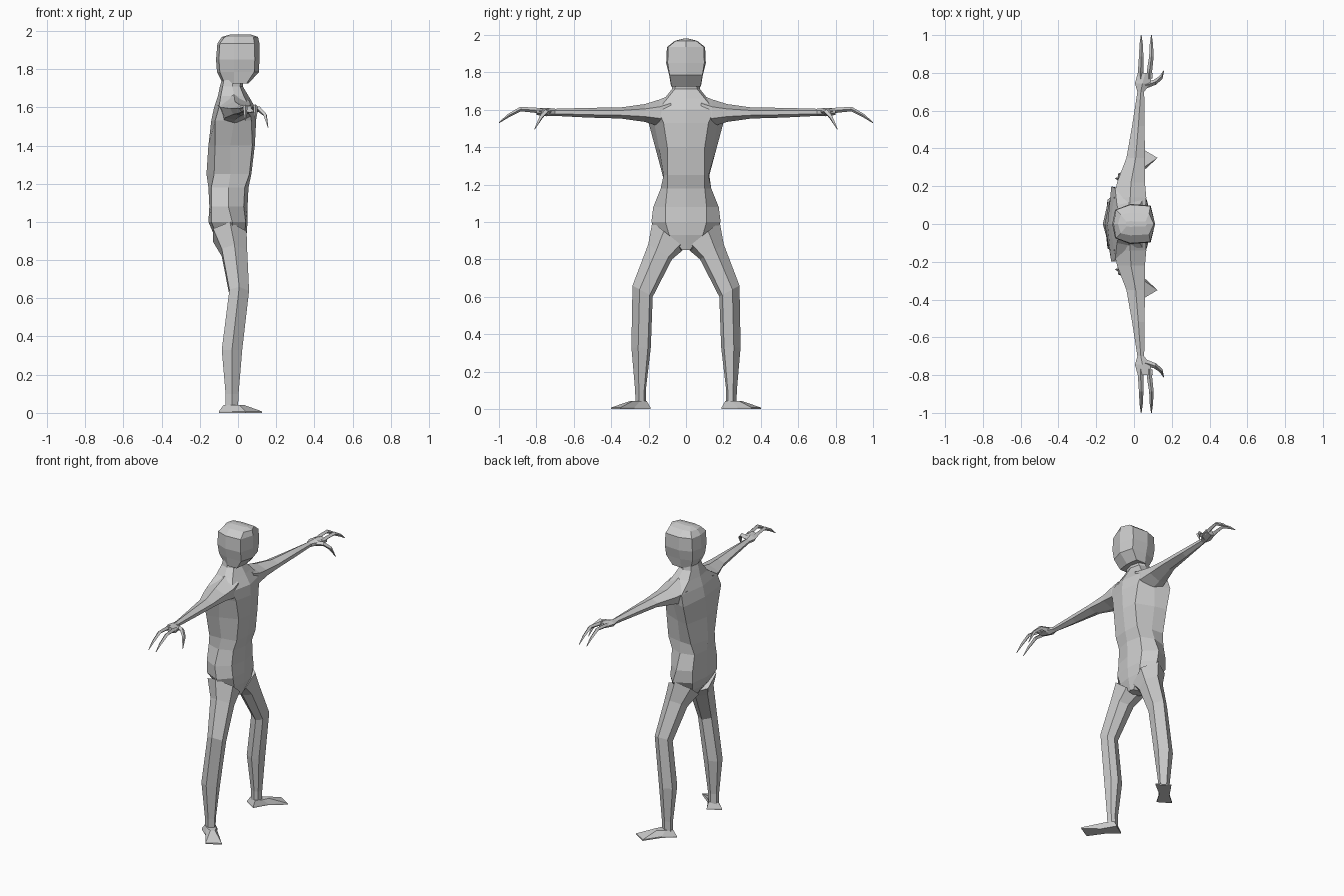
import bpy, bmesh
from mathutils import Vector

skin = bpy.data.materials.new("pale_grey")
skin.diffuse_color = (0.6, 0.6, 0.6, 1)


def loft(name, rings, mirror=False):
    """Skin a list of equal-length point rings into a capped solid."""
    bm = bmesh.new()
    vs = [[bm.verts.new(p) for p in r] for r in rings]
    n = len(rings[0])
    for a, b in zip(vs, vs[1:]):
        for i in range(n):
            j = (i + 1) % n
            bm.faces.new((a[i], a[j], b[j], b[i]))
    bm.faces.new(vs[0][::-1])
    bm.faces.new(vs[-1])
    bmesh.ops.recalc_face_normals(bm, faces=bm.faces)
    me = bpy.data.meshes.new(name)
    bm.to_mesh(me)
    bm.free()
    me.materials.append(skin)
    ob = bpy.data.objects.new(name, me)
    bpy.context.collection.objects.link(ob)
    if mirror:
        m = ob.modifiers.new("mirror", 'MIRROR')
        m.use_axis = (False, True, False)
        m.use_clip = False
    return ob


def body_ring(z, fc, f, yf, s, ys, b, yb, bc):
    """Symmetric eight-sided ring: front centre, front, side, back, back centre."""
    half = [(f, yf), (s, ys), (b, yb)]
    pts = [(fc, 0)] + half + [(bc, 0)] + [(x, -y) for x, y in reversed(half)]
    return [(x, y, z) for x, y in pts]


# Torso from crotch to neck
loft("torso", [body_ring(*r) for r in [
    (0.85, 0.03, 0.02, 0.02, -0.02, 0.03, -0.06, 0.02, -0.07),
    (0.93, 0.045, 0.035, 0.09, -0.03, 0.15, -0.11, 0.09, -0.125),
    (1.00, 0.05, 0.04, 0.11, -0.03, 0.185, -0.14, 0.13, -0.155),
    (1.08, 0.05, 0.03, 0.11, -0.05, 0.175, -0.14, 0.13, -0.15),
    (1.18, 0.055, 0.035, 0.10, -0.05, 0.135, -0.14, 0.11, -0.155),
    (1.25, 0.07, 0.06, 0.10, -0.04, 0.12, -0.125, 0.125, -0.165),
    (1.40, 0.088, 0.075, 0.10, -0.04, 0.145, -0.12, 0.165, -0.155),
    (1.53, 0.095, 0.07, 0.12, -0.02, 0.17, -0.12, 0.20, -0.14),
    (1.60, 0.09, 0.06, 0.15, -0.02, 0.19, -0.10, 0.19, -0.125),
    (1.66, 0.055, 0.03, 0.10, -0.02, 0.115, -0.09, 0.10, -0.105),
    (1.71, 0.025, 0.01, 0.06, -0.03, 0.075, -0.08, 0.06, -0.095),
    (1.76, 0.03, 0.02, 0.05, -0.03, 0.07, -0.07, 0.05, -0.08),
]])

# Blocky head with a slightly peaked face
loft("head", [body_ring(*r) for r in [
    (1.725, 0.055, 0.045, 0.078, -0.02, 0.08, -0.07, 0.05, -0.08),
    (1.785, 0.11, 0.085, 0.088, -0.02, 0.09, -0.095, 0.065, -0.11),
    (1.85, 0.112, 0.088, 0.098, -0.02, 0.106, -0.10, 0.075, -0.115),
    (1.935, 0.112, 0.086, 0.095, -0.02, 0.102, -0.095, 0.075, -0.108),
    (1.968, 0.105, 0.08, 0.055, -0.02, 0.06, -0.07, 0.05, -0.085),
    (1.98, 0.07, 0.06, 0.012, -0.02, 0.015, -0.04, 0.012, -0.045),
]])


def leg_ring(xb, xf, yi, yo, zi, zo):
    """Six-sided ring, tilted from inner height zi to outer height zo."""
    xm, w = (xb + xf) / 2, yo - yi
    pts = [(xf, .65), (xm, 1), (xb, .75), (xb, .25), (xm, 0), (xf - .01, .15)]
    return [(x, yi + w * t, zi + (zo - zi) * t) for x, t in pts]


# Legs with bent knees
loft("leg", [leg_ring(*r) for r in [
    (-0.065, 0.0, 0.215, 0.27, 0.03, 0.03),
    (-0.065, 0.003, 0.215, 0.272, 0.10, 0.10),
    (-0.085, 0.022, 0.188, 0.292, 0.33, 0.33),
    (-0.045, 0.058, 0.178, 0.286, 0.60, 0.66),
    (-0.085, 0.048, 0.075, 0.202, 0.80, 0.88),
    (-0.13, 0.045, 0.004, 0.18, 0.86, 1.00),
]], True)

# Splayed, waisted feet
sole = [(-0.10, 0.24), (-0.03, 0.30), (0.04, 0.40), (0.125, 0.35),
        (0.03, 0.275), (-0.02, 0.19)]
ankle = [(-0.075, 0.24), (-0.04, 0.275), (0.005, 0.30), (0.03, 0.285),
         (0.01, 0.245), (-0.02, 0.21)]
loft("foot", [[(x, y, 0) for x, y in sole],
              [(x, y, 0.008) for x, y in sole],
              [(x, y, 0.042) for x, y in ankle]], True)


def arm_ring(y, xb, xf, zb, zt):
    """Six-sided ring across the arm direction."""
    xm, zm = (xb + xf) / 2, zb + (zt - zb) * .55
    return [(xf, y, zm + (zt - zm) * .4), (xm, y, zt),
            (xb, y, zm + (zt - zm) * .3), (xb + (xf - xb) * .15, y, zb + .01),
            (xm, y, zb), (xf, y, zb + (zt - zb) * .3)]


# Arm from shoulder through wrist to palm
loft("arm", [arm_ring(*r) for r in [
    (0.08, -0.10, 0.06, 1.51, 1.68),
    (0.14, -0.105, 0.065, 1.51, 1.655),
    (0.22, -0.09, 0.058, 1.535, 1.63),
    (0.35, -0.04, 0.058, 1.553, 1.612),
    (0.52, -0.01, 0.056, 1.558, 1.61),
    (0.70, 0.018, 0.054, 1.567, 1.605),
    (0.745, 0.005, 0.085, 1.565, 1.61),
    (0.80, 0.02, 0.10, 1.572, 1.608),
]], True)


def claw(name, path):
    """Tapering four-sided digit along points of (x, y, z, radius)."""
    rings = []
    for i, p in enumerate(path):
        a, b = path[max(i - 1, 0)], path[min(i + 1, len(path) - 1)]
        d = (Vector(b[:3]) - Vector(a[:3])).normalized()
        side = d.cross(Vector((0, 0, 1))).normalized()
        up = side.cross(d)
        c = Vector(p[:3])
        rings.append([c + v * p[3] for v in (side, up, -side, -up)])
    loft(name, rings, True)


# Two long clawed fingers and a hooked thumb
for name, x0, x1 in (("inner_finger", 0.035, 0.038), ("outer_finger", 0.082, 0.092)):
    claw(name, [(x0, 0.77, 1.59, 0.016), (x0, 0.81, 1.598, 0.014),
                (x1, 0.885, 1.603, 0.012), (x1, 0.95, 1.568, 0.009),
                (x1, 1.0, 1.53, 0.002)])
claw("thumb", [(0.06, 0.735, 1.588, 0.018), (0.11, 0.75, 1.59, 0.014),
               (0.142, 0.775, 1.56, 0.011), (0.157, 0.81, 1.495, 0.002)])
